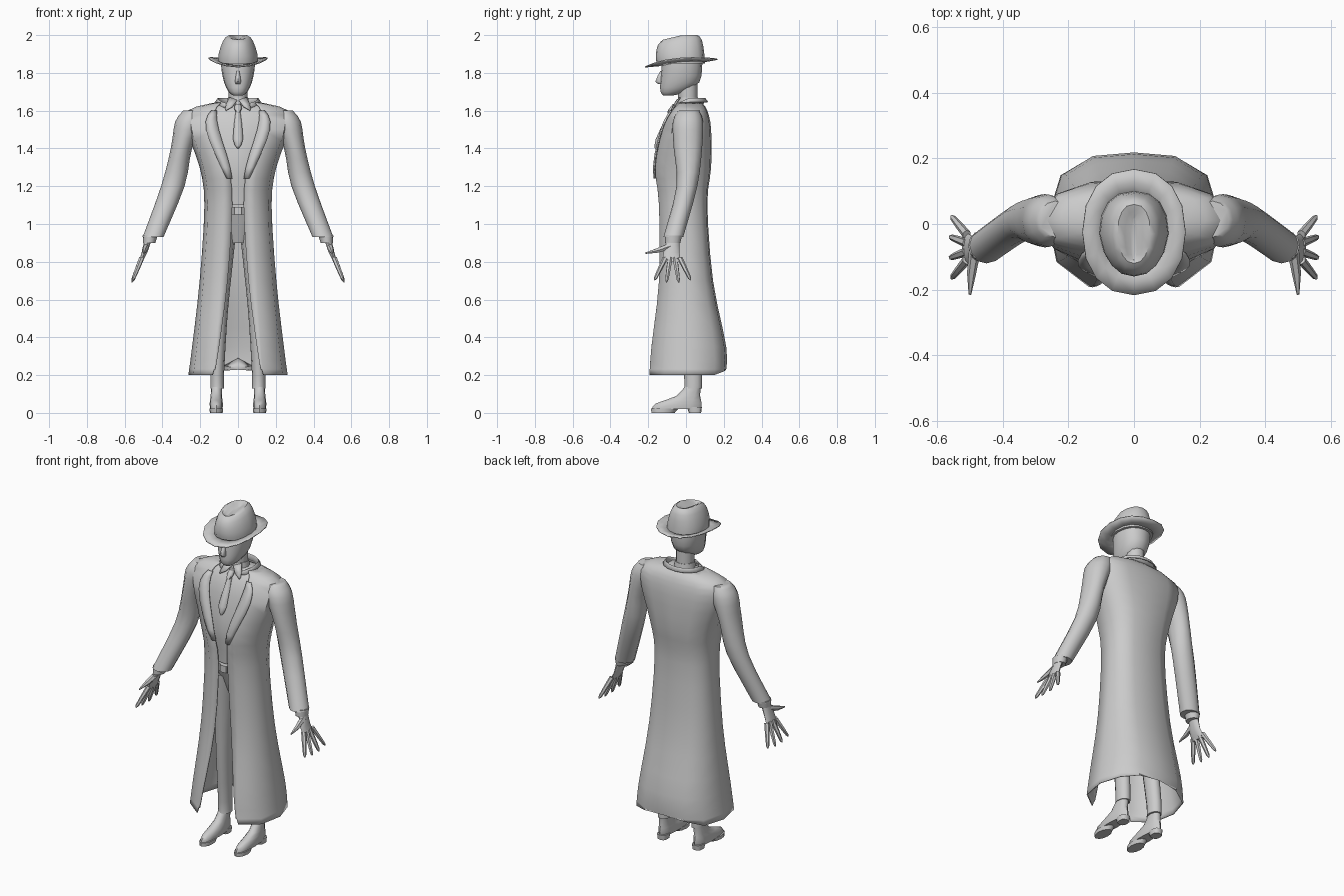
import bpy, math
from mathutils import Vector

default_cube = bpy.data.objects.get("Cube")
if default_cube:
    bpy.data.objects.remove(default_cube, do_unlink=True)

shade = (0.6, 0.6, 0.6, 1)
grey = bpy.data.materials.new("plain grey")
grey.use_nodes = True
grey.diffuse_color = shade
grey.node_tree.nodes["Principled BSDF"].inputs["Base Color"].default_value = shade


def make(name, rings, closed=True, caps=True, mirror=False, thickness=0):
    """Skin a list of equal point rings into one smooth object."""
    count = len(rings[0])
    verts = [point for ring in rings for point in ring]
    faces = []
    for row in range(len(rings) - 1):
        for j in range(count if closed else count - 1):
            low, low_next = row * count + j, row * count + (j + 1) % count
            faces.append((low, low_next, low_next + count, low + count))
    if closed and caps:
        faces.append(tuple(reversed(range(count))))
        faces.append(tuple(range(len(verts) - count, len(verts))))
    mesh = bpy.data.meshes.new(name)
    mesh.from_pydata(verts, [], faces)
    mesh.materials.append(grey)
    part = bpy.data.objects.new(name, mesh)
    bpy.context.collection.objects.link(part)
    if mirror:
        part.modifiers.new("mirror", "MIRROR").merge_threshold = 0.0005
    if thickness:
        solid = part.modifiers.new("thickness", "SOLIDIFY")
        solid.thickness, solid.offset = thickness, 0
    bpy.ops.object.select_all(action="DESELECT")
    part.select_set(True)
    bpy.context.view_layer.objects.active = part
    bpy.ops.object.shade_smooth_by_angle(angle=math.radians(50))


def smooth(keys, steps):
    """Pass a soft curve through key rows of numbers."""
    keys = [Vector(key) for key in keys]
    last = len(keys) - 1
    slopes = [(keys[min(i + 1, last)] - keys[max(i - 1, 0)]) / 2 for i in range(last + 1)]
    rows = []
    for i in range(last):
        for step in range(steps):
            t = step / steps
            ease = t * t * (3 - 2 * t)
            rows.append(keys[i].lerp(keys[i + 1], ease)
                        + slopes[i] * t * (1 - t) ** 2 - slopes[i + 1] * t * t * (1 - t))
    return rows + [keys[last]]


def bulge(value, power):
    return math.copysign(abs(value) ** power, value)


def loft(name, keys, count=12, power=1, steps=2, warp=None, **options):
    """Level rings from keys: height, centre x, half width, front y, back y."""
    rings = []
    for height, centre, half, front, back in smooth(keys, steps):
        ring = []
        for i in range(count):
            angle = math.tau * i / count - math.pi / 2
            point = Vector((centre + half * bulge(math.cos(angle), power),
                            (front + back) / 2 + (back - front) / 2 * bulge(math.sin(angle), power),
                            height))
            ring.append(warp(point) if warp else point)
        rings.append(ring)
    make(name, rings, **options)


def tube(name, points, radii, count=6):
    """Tapered round tube, mirrored to the other side."""
    rings = []
    for i, (point, radius) in enumerate(zip(points, radii)):
        ahead = points[min(i + 1, len(points) - 1)] - points[max(i - 1, 0)]
        turn = ahead.to_track_quat("Z", "Y")
        angles = [math.tau * k / count for k in range(count)]
        rings.append([point + turn @ Vector((math.cos(a), math.sin(a), 0)) * radius for a in angles])
    make(name, rings, mirror=True)


# Long open coat: height, half width, front, back, half opening
coat = smooth([(1.64, .12, -.03, .08, .09), (1.6, .26, -.07, .11, .12), (1.5, .27, -.12, .13, .11),
               (1.3, .2, -.16, .13, .05), (1.1, .175, -.14, .11, .03), (.7, .2, -.14, .14, .055),
               (.35, .24, -.18, .21, .1), (.2, .26, -.19, .21, .125)], 3)
rings = []
for height, half, front, back, gap in coat:
    rings.append([Vector(point) for point in (
        (gap, front, height), (max(half / 2, gap + .01), front, height), (.9 * half, .6 * front, height),
        (half, .1 * back, height), (.85 * half, .7 * back, height),
        (.5 * half, .95 * back, height), (0, back, height))])
# The hem rises at the opening and at the middle of the back
rings[-1][0].z += .03
rings[-1][-2].z += .02
rings[-1][-1].z += .09
make("coat", rings, closed=False, mirror=True, thickness=.006)

# Lapels lie on the coat beside the opening
lapels = []
chest = [row for row in coat if 1.2 < row[0] < 1.61]
for i, (height, half, front, back, gap) in enumerate(chest):
    width = .06 * math.sin(math.pi * (i + 1) / (len(chest) + 1))
    lapels.append([(gap - .008, front - .005, height), (gap + width / 2, front - .012, height),
                   (gap + width, front - .006, height)])
make("lapels", lapels, closed=False, mirror=True, thickness=.006)

# Turned up collar, lower at the front
collar = []
for grow, rise in ((0, 0), (.012, .03), (.024, .01)):
    row = []
    for i in range(8):
        angle = math.pi * (.5 - i / 8)
        drop = .035 * max(0, -math.sin(angle))
        row.append((math.cos(angle) * (.095 + grow), .02 + math.sin(angle) * (.07 + grow),
                    1.635 + rise - drop))
    collar.append(row)
make("coat_collar", collar, closed=False, mirror=True, thickness=.006)

# Sleeves and cuffs
loft("sleeves", [(1.6, .24, .05, -.04, .07), (1.54, .26, .073, -.07, .09), (1.4, .3, .056, -.065, .085),
                 (1.2, .345, .062, -.05, .06), (.93, .45, .055, -.12, -.015)], steps=3, mirror=True)
loft("cuffs", [(.94, .465, .04, -.11, -.02), (.9, .47, .032, -.11, -.03)], mirror=True)

# Hands with four fanned fingers and a thumb
loft("palms", [(.92, .475, .02, -.1, -.035), (.85, .495, .016, -.12, -.035), (.8, .515, .01, -.12, -.025)],
     count=10, mirror=True)
for i, finger in enumerate(("index", "middle", "ring", "little")):
    knuckle = Vector((.51, -.11 + i * .026, .82))
    fan = .3 * i - .45
    tip = knuckle + .13 * Vector((.4 * math.cos(fan), math.sin(fan), -math.cos(fan)))
    tube(finger + "_fingers", [knuckle.lerp(tip, t) for t in (0, .5, .9, 1)], (.014, .012, .009, .003))
tube("thumbs", [Vector((.485, -.08, .885)), Vector((.495, -.15, .86)), Vector((.5, -.215, .845))],
     (.018, .014, .004))

# Shirt follows the coat from inside, with belt and buckle
loft("shirt", [(height, 0, .85 * half, .92 * front, .9 * back)
               for height, half, front, back, gap in coat if height > 1], power=.75, steps=1)
loft("belt", [(height, 0, .15, -.132, .09) for height in (1.05, 1.09)], power=.75, steps=1)
loft("buckle", [(height, 0, .022, -.14, -.12) for height in (1.05, 1.09)], count=8, power=.3, steps=1)

# Trousers
loft("hips", [(.9, 0, .06, -.06, .05), (1.05, 0, .145, -.115, .09)])
loft("trouser_legs", [(1, .07, .065, -.1, .085), (.65, .09, .047, -.06, .07), (.45, .1, .04, -.04, .07),
                      (.2, .11, .036, -.01, .085), (.13, .11, .036, -.01, .085)], mirror=True)

# Shoes
loft("shoe_uppers", [(.02, .115, .033, -.18, .08), (.05, .115, .035, -.16, .083), (.09, .115, .03, -.05, .075),
                     (.15, .113, .028, 0, .078)], power=.9, mirror=True)
loft("shoe_soles", [(0, .115, .034, -.183, -.06), (.022, .115, .036, -.185, -.04)], mirror=True)
loft("shoe_heels", [(0, .115, .028, .015, .08), (.03, .115, .03, .005, .084)], power=.7, mirror=True)

# Neck, shirt collar and tie
loft("neck", [(1.6, 0, .05, -.035, .06), (1.75, 0, .05, -.05, .06)])
loft("shirt_collar", [(1.62, 0, .062, -.05, .07), (1.67, 0, .054, -.042, .062)])
make("collar_points", [[(.004, -.05, 1.655), (.045, -.03, 1.67)], [(.03, -.07, 1.62), (.06, -.05, 1.64)],
                       [(.064, -.08, 1.6), (.068, -.07, 1.61)]], closed=False, mirror=True, thickness=.005)
loft("tie_knot", [(1.59, 0, .01, -.1, -.07), (1.61, 0, .02, -.09, -.05), (1.635, 0, .015, -.07, -.04)], count=8)
loft("tie", [(1.4, 0, .004, -.165, -.14), (1.45, 0, .027, -.16, -.13), (1.6, 0, .012, -.09, -.06)], count=8)

# Head and nose
loft("head", [(1.68, 0, .025, -.12, -.07), (1.7, 0, .05, -.135, 0), (1.75, 0, .074, -.136, .07),
              (1.82, 0, .088, -.13, .085), (1.87, 0, .09, -.128, .086)], count=16, power=.9)
loft("nose", [(1.74, 0, .01, -.14, -.12), (1.755, 0, .016, -.162, -.12), (1.81, 0, .007, -.136, -.12)],
     count=8)


# Hat with a creased crown, lower and narrower in front, and a curled brim
def crown_slope(point):
    point.z -= 1.6 * max(0, -point.y - .02) * max(0, point.z - 1.85)
    point.x *= 1 - 1.5 * max(0, -point.y - .04)
    return point


def brim_curl(point):
    point.z += 1.4 * point.x ** 2 + .07 * point.y + .5 * max(0, point.y) ** 2
    return point


loft("hat_crown", [(1.85, 0, .105, -.155, .1), (1.9, 0, .103, -.16, .097), (1.97, 0, .08, -.15, .085),
                   (2, 0, .05, -.12, .06), (1.98, 0, .01, -.11, .02)], count=16, power=.85, warp=crown_slope)
loft("hat_brim", [(1.848, 0, .085, -.13, .085), (1.846, 0, .157, -.217, .167)],
     count=16, power=.9, warp=brim_curl, caps=False, thickness=.005)
